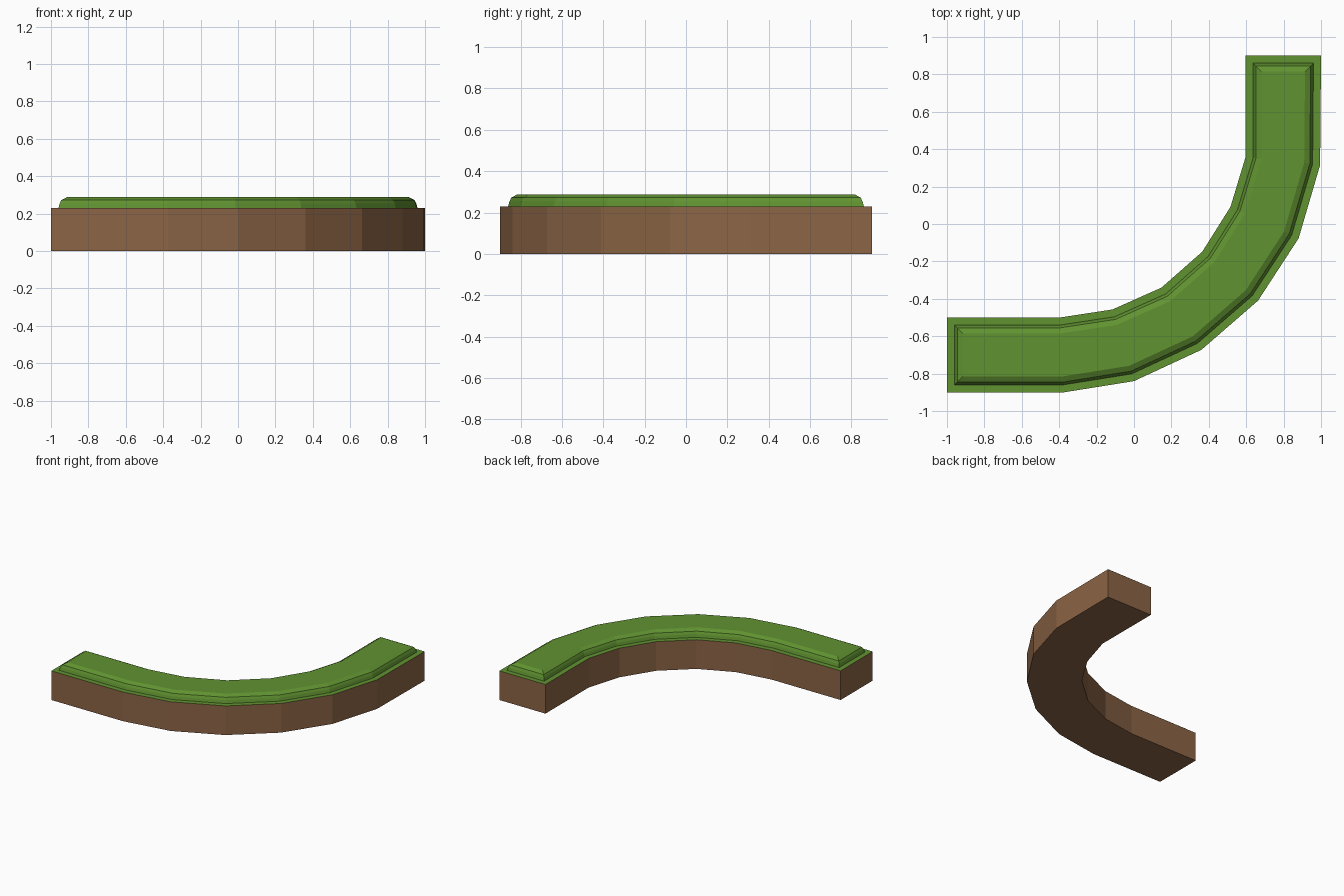
import bpy
from mathutils import Vector

if "Cube" in bpy.data.objects:
    bpy.data.objects.remove(bpy.data.objects["Cube"])

# Curved strip outline: outer and inner edges, listed from the left end to the back end
OUTER = [(-1, -.9), (-.375, -.9), (0, -.84), (.36, -.673), (.663, -.41), (.88, -.077), (.995, .315), (1, .9)]
INNER = [(-1, -.5), (-.397, -.5), (-.115, -.457), (.147, -.34), (.365, -.148), (.516, .092), (.597, .36), (.597, .9)]
N = len(OUTER)
OUTLINE = [Vector(p) for p in OUTER + INNER[::-1]]  # counter-clockwise


def material(name, rgb):
    m = bpy.data.materials.new(name)
    m.diffuse_color = (*rgb, 1)
    m.use_nodes = True
    m.node_tree.nodes["Principled BSDF"].inputs["Base Color"].default_value = m.diffuse_color
    return m


def inset(points, d):
    """Mitred inward offset of a counter-clockwise outline."""
    result = []
    for i, p in enumerate(points):
        a = (p - points[i - 1]).normalized()
        b = (points[(i + 1) % len(points)] - p).normalized()
        na, nb = Vector((-a.y, a.x)), Vector((-b.y, b.x))
        result.append(p + (na + nb) * d / (1 + na.dot(nb)))
    return result


def build(name, profile, mat, top=False, bottom=False):
    """Stack outline rings given as (inset, height), closed with quad strips."""
    verts, faces = [], []
    count = len(OUTLINE)
    for d, z in profile:
        verts += [(p.x, p.y, z) for p in inset(OUTLINE, d)]
    for r in range(len(profile) - 1):
        for i in range(count):
            j = (i + 1) % count
            lo, hi = r * count, (r + 1) * count
            faces.append((lo + i, lo + j, hi + j, hi + i))
    last = (len(profile) - 1) * count
    for i in range(N - 1):
        strip = (i, i + 1, count - 2 - i, count - 1 - i)
        if top:
            faces.append(tuple(last + k for k in strip))
        if bottom:
            faces.append(strip[::-1])
    mesh = bpy.data.meshes.new(name)
    mesh.from_pydata(verts, [], faces)
    mesh.materials.append(mat)
    mesh.update()
    obj = bpy.data.objects.new(name, mesh)
    bpy.context.collection.objects.link(obj)


# Earth body: walls and underside
build("earth_base", [(0, 0), (0, .23)], material("earth brown", (.262, .130, .061)), bottom=True)

# Grass: flat ledge, steep edge, soft bevel and top
build("grass_top", [(0, .23), (.04, .23), (.046, .253), (.055, .272), (.085, .288)],
      material("grass green", (.118, .288, .030)), top=True)
